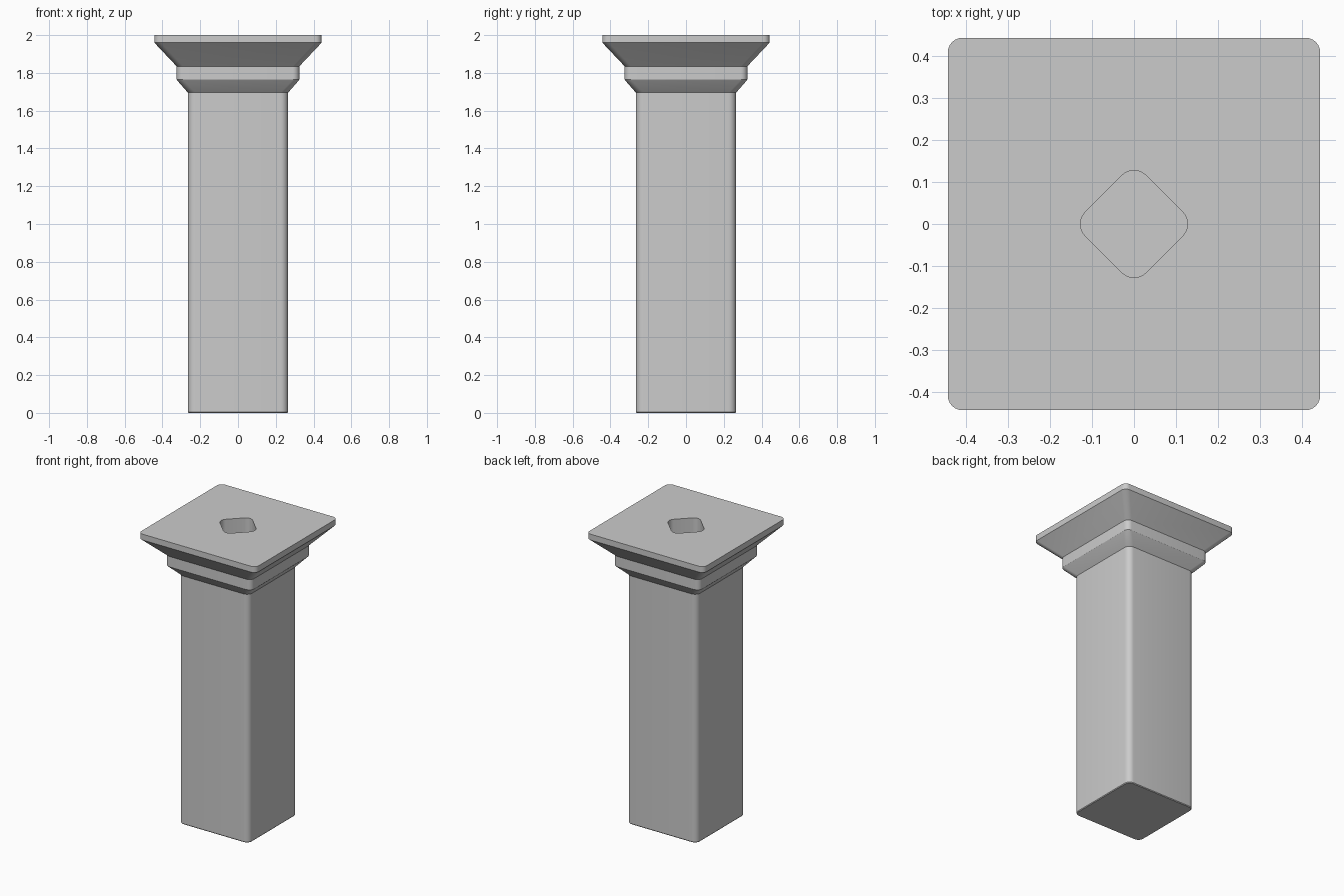
import bpy, bmesh
from math import sin, cos, pi

if "Cube" in bpy.data.objects:
    bpy.data.objects.remove(bpy.data.objects["Cube"])

SEG = 6  # segments per rounded corner


def ring(bm, half, radius, z, turn=0.0):
    """Rounded square loop of vertices, optionally turned about z."""
    verts = []
    for corner in range(4):
        base = corner * pi / 2
        c = half - radius
        for i in range(SEG + 1):
            a = i / SEG * pi / 2
            x, y = c + radius * cos(a), c + radius * sin(a)
            t = base + turn
            verts.append(bm.verts.new((x * cos(t) - y * sin(t),
                                       x * sin(t) + y * cos(t), z)))
    return verts


# half width, corner radius, height, turn: up the outside, then down the socket
profile = [
    (0.261, 0.036, 0.0, 0),          # foot with a tiny chamfer
    (0.265, 0.04, 0.005, 0),
    (0.265, 0.04, 1.695, 0),         # shaft top
    (0.322, 0.035, 1.76, 0),         # lower flare
    (0.325, 0.035, 1.765, 0),
    (0.325, 0.035, 1.835, 0),        # neck band
    (0.443, 0.035, 1.96, 0),         # upper flare
    (0.443, 0.035, 2.0, 0),          # cap slab
    (0.1025, 0.043, 2.0, -pi / 4),   # diamond socket rim
    (0.1025, 0.043, 1.70, -pi / 4),  # socket floor
]

bm = bmesh.new()
rings = [ring(bm, *p) for p in profile]
for lower, upper in zip(rings, rings[1:]):
    n = len(lower)
    for i in range(n):
        j = (i + 1) % n
        bm.faces.new((lower[i], lower[j], upper[j], upper[i]))
bm.faces.new(rings[0][::-1])
bm.faces.new(rings[-1])
bmesh.ops.recalc_face_normals(bm, faces=bm.faces)

mesh = bpy.data.meshes.new("square_pillar")
bm.to_mesh(mesh)
bm.free()
pillar = bpy.data.objects.new("square_pillar", mesh)
bpy.context.collection.objects.link(pillar)

# Soft rounded corners, crisp moulding edges
bpy.context.view_layer.objects.active = pillar
pillar.select_set(True)
bpy.ops.object.shade_smooth_by_angle(angle=pi / 6)
